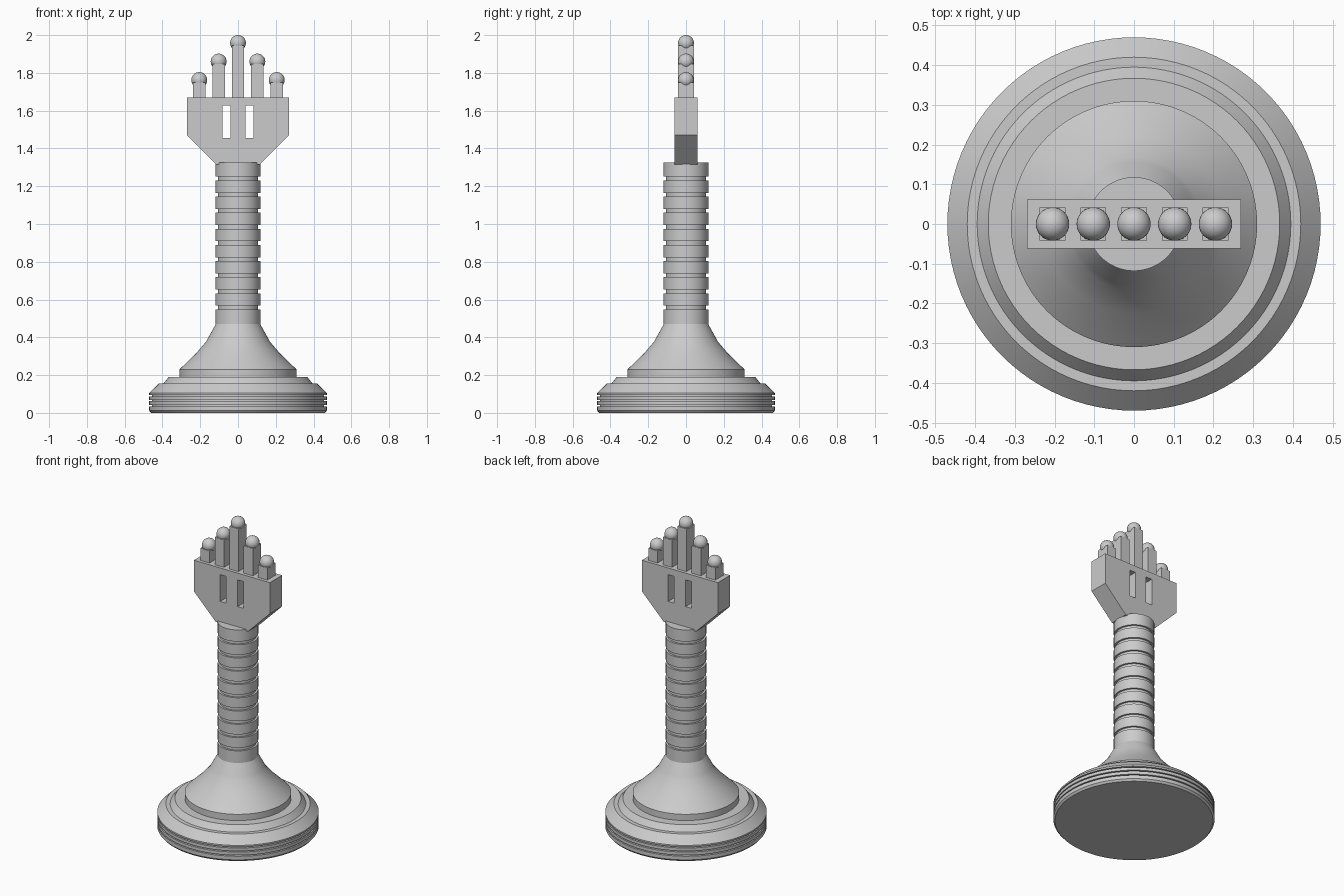
import bpy, bmesh, math

cube = bpy.data.objects.get("Cube")
if cube:
    bpy.data.objects.remove(cube, do_unlink=True)

grey = bpy.data.materials.new("plain grey")
grey.use_nodes = True
grey.diffuse_color = (0.6, 0.6, 0.6, 1)
grey.node_tree.nodes["Principled BSDF"].inputs["Base Color"].default_value = (0.6, 0.6, 0.6, 1)


def finish(name, bm, smooth=False):
    bmesh.ops.recalc_face_normals(bm, faces=bm.faces)
    mesh = bpy.data.meshes.new(name)
    bm.to_mesh(mesh)
    bm.free()
    mesh.materials.append(grey)
    obj = bpy.data.objects.new(name, mesh)
    bpy.context.collection.objects.link(obj)
    bpy.ops.object.select_all(action='DESELECT')
    obj.select_set(True)
    bpy.context.view_layer.objects.active = obj
    if smooth:
        bpy.ops.object.shade_smooth_by_angle(angle=math.radians(25))
    return obj


def lathe(name, profile, sides=96):
    """Spin (radius, height) points around z; both ends are capped."""
    bm = bmesh.new()
    rings = []
    for r, z in profile:
        rings.append([bm.verts.new((r * math.cos(2 * math.pi * i / sides),
                                    r * math.sin(2 * math.pi * i / sides), z))
                      for i in range(sides)])
    for a, b in zip(rings, rings[1:]):
        for i in range(sides):
            j = (i + 1) % sides
            bm.faces.new((a[i], a[j], b[j], b[i]))
    bm.faces.new(rings[0])
    bm.faces.new(rings[-1])
    return finish(name, bm, True)


def box(name, x, half_w, half_d, z0, z1):
    bm = bmesh.new()
    bmesh.ops.create_cube(bm, size=1)
    for v in bm.verts:
        v.co = (x + v.co.x * 2 * half_w, v.co.y * 2 * half_d,
                z0 + (v.co.z + 0.5) * (z1 - z0))
    return finish(name, bm)


# Stepped base with a grooved rim
RIM, INNER = 0.47, 0.455
base = [(0.46, 0), (RIM, 0.012), (RIM, 0.035), (INNER, 0.035), (INNER, 0.042),
        (RIM, 0.042), (RIM, 0.062), (INNER, 0.062), (INNER, 0.069),
        (RIM, 0.069), (RIM, 0.088), (INNER, 0.088), (INNER, 0.095),
        (RIM, 0.095), (RIM, 0.105), (0.42, 0.155), (0.395, 0.155),
        (0.367, 0.19), (0.31, 0.19)]
lathe("base", base)

# Flared foot of the column
lathe("flared_foot", [(0.31, 0.19), (0.31, 0.23), (0.225, 0.312), (0.168, 0.378),
                      (0.155, 0.403), (0.118, 0.47)])

# Column with evenly spaced grooves
column = [(0.118, 0.47)]
for i in range(9):
    z = 0.558 + i * 0.0853
    column += [(0.118, z - 0.01), (0.106, z - 0.01), (0.106, z + 0.01), (0.118, z + 0.01)]
column.append((0.118, 1.325))
lathe("column", column)

# Palm: extruded outline with two slots cut through
outline = [(-0.115, 1.315), (0.115, 1.315), (0.27, 1.47), (0.27, 1.67),
           (-0.27, 1.67), (-0.27, 1.47)]
bm = bmesh.new()
face = bm.faces.new([bm.verts.new((x, -0.062, z)) for x, z in outline])
ext = bmesh.ops.extrude_face_region(bm, geom=[face])
for v in ext["geom"]:
    if isinstance(v, bmesh.types.BMVert):
        v.co.y = 0.062
palm = finish("palm", bm)
for side in (-1, 1):
    cutter = box("slot_cutter", side * 0.062, 0.021, 0.2, 1.455, 1.627)
    cutter.hide_render = True
    mod = palm.modifiers.new("slot", 'BOOLEAN')
    mod.operation = 'DIFFERENCE'
    mod.solver = 'EXACT'
    mod.object = cutter
    bpy.context.view_layer.objects.active = palm
    bpy.ops.object.modifier_apply(modifier=mod.name)
    bpy.data.objects.remove(cutter, do_unlink=True)

# Square fingers with ball tips
R = 0.042
names = ["right_outer", "right_inner", "middle", "left_inner", "left_outer"]
for i, name in enumerate(names):
    x = (i - 2) * 0.1025
    top = 2.0 - abs(i - 2) * 0.098
    box(name + "_finger", x, 0.0325, R, 1.67, top - 0.056)
    bm = bmesh.new()
    bmesh.ops.create_uvsphere(bm, u_segments=32, v_segments=16, radius=R)
    bmesh.ops.translate(bm, vec=(x, 0, top - R), verts=bm.verts)
    finish(name + "_fingertip", bm, True)
